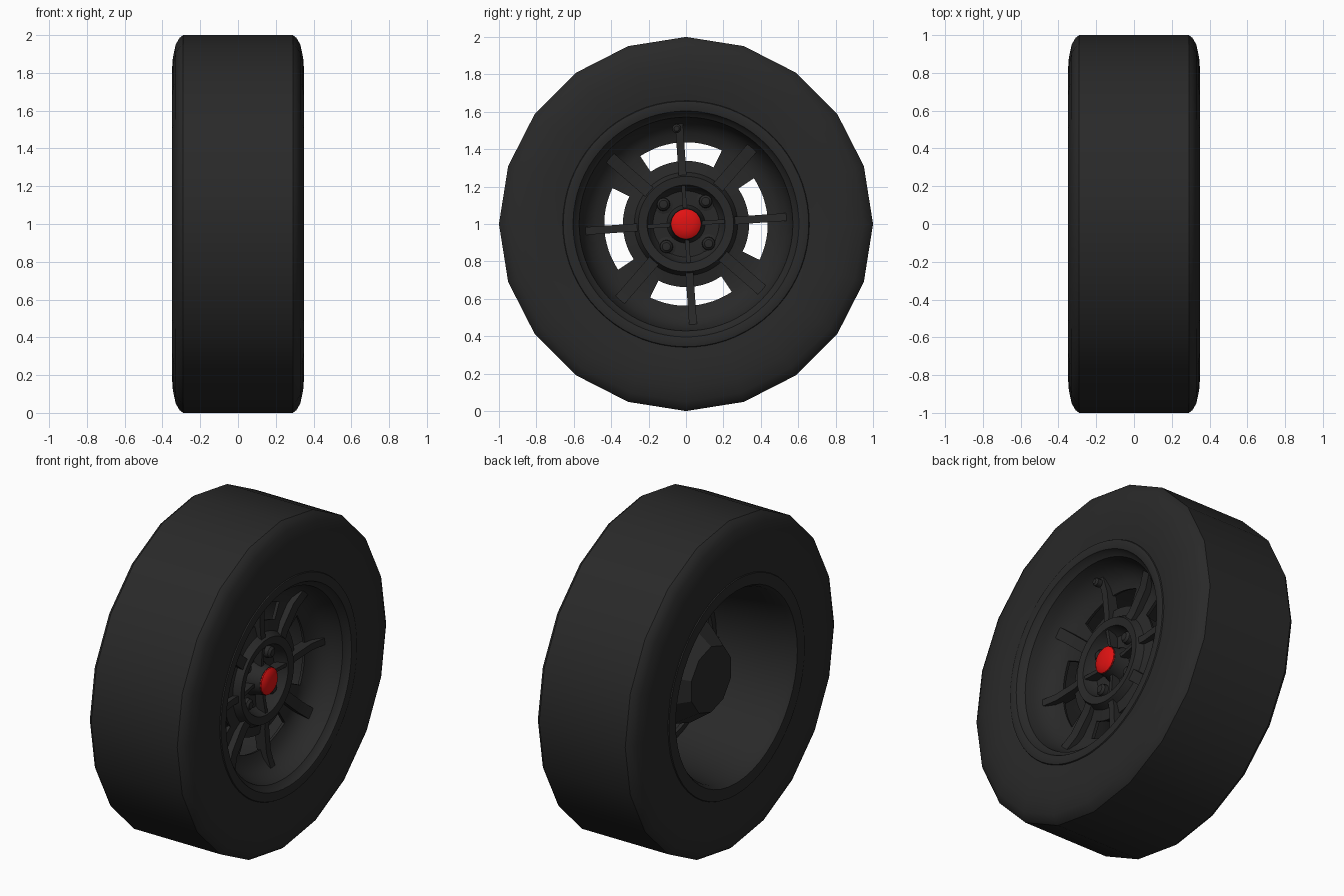
import bpy, bmesh, math
from mathutils import Matrix

cube = bpy.data.objects.get("Cube")
if cube:
    bpy.data.objects.remove(cube, do_unlink=True)

TILT = math.radians(-4)      # the wheel is turned slightly on its axle
QUARTER = math.pi / 2


def material(name, color):
    m = bpy.data.materials.new(name)
    m.use_nodes = True
    m.diffuse_color = (*color, 1)
    bsdf = m.node_tree.nodes["Principled BSDF"]
    bsdf.inputs["Base Color"].default_value = (*color, 1)
    bsdf.inputs["Roughness"].default_value = 0.7
    return m


BLACK = material("rubber black", (0.022, 0.022, 0.022))
RED = material("cap red", (0.75, 0.006, 0.006))


def finish(name, bm, mat, thickness=0, angle=35):
    """Turn a bmesh into a smooth-shaded object standing on the ground."""
    bmesh.ops.remove_doubles(bm, verts=bm.verts, dist=0.0001)
    bmesh.ops.recalc_face_normals(bm, faces=bm.faces)
    bmesh.ops.translate(bm, verts=bm.verts, vec=(0, 0, 1))
    mesh = bpy.data.meshes.new(name)
    bm.to_mesh(mesh)
    bm.free()
    mesh.materials.append(mat)
    ob = bpy.data.objects.new(name, mesh)
    bpy.context.collection.objects.link(ob)
    bpy.ops.object.select_all(action='DESELECT')
    ob.select_set(True)
    bpy.context.view_layer.objects.active = ob
    if thickness:
        mod = ob.modifiers.new("thickness", 'SOLIDIFY')
        mod.thickness = thickness
        mod.offset = 0
        bpy.ops.object.modifier_apply(modifier=mod.name)
    bpy.ops.object.shade_smooth_by_angle(angle=math.radians(angle))
    return ob


def lathe(profile, sides, closed=False, phase=0.0, skip=None, bm=None, y=0, z=0):
    """Spin (x, radius) points about the axle; skip(radius, angle) leaves holes."""
    bm = bm or bmesh.new()
    step = 2 * math.pi / sides
    rings = [[bm.verts.new((x, y + r * math.sin(phase + i * step),
                            z + r * math.cos(phase + i * step)))
              for i in range(sides)] for x, r in profile]
    last = len(profile) if closed else len(profile) - 1
    for k in range(last):
        n = (k + 1) % len(profile)
        mid = (profile[k][1] + profile[n][1]) / 2
        for i in range(sides):
            if skip and skip(mid, (i + 0.5) * step):
                continue
            j = (i + 1) % sides
            quad = [rings[k][i], rings[k][j], rings[n][j], rings[n][i]]
            if profile[k][1] == 0:
                quad.pop(1)
            elif profile[n][1] == 0:
                quad.pop(2)
            bm.faces.new(quad)
    return bm


def radial_bars(profile, width, offset):
    """Four bars from a (radius, x) side profile, extruded to a width."""
    bm = bmesh.new()
    for q in range(4):
        base = bm.faces.new([bm.verts.new((x, -width / 2, r)) for r, x in profile])
        ext = bmesh.ops.extrude_face_region(bm, geom=[base])
        top = [v for v in ext["geom"] if isinstance(v, bmesh.types.BMVert)]
        bmesh.ops.translate(bm, verts=top, vec=(0, width, 0))
        bmesh.ops.rotate(bm, verts=list(base.verts) + top,
                         matrix=Matrix.Rotation(-(TILT + offset + q * QUARTER), 3, 'X'))
    return bm


# Tyre
half = [(0.31, 0.63), (0.335, 0.64), (0.347, 0.72), (0.35, 0.81),
        (0.345, 0.88), (0.33, 0.95), (0.31, 0.985), (0.29, 1.0)]
tyre = half + [(-x, r) for x, r in reversed(half)]
finish("tyre", lathe(tyre, 20, closed=True), BLACK)


# Wheel face with four pairs of vents
def vent(radius, angle):
    a = (angle + QUARTER / 2) % QUARTER - QUARTER / 2
    return 0.34 < radius < 0.43 and abs(a) < math.radians(29)


face = [(0.1, 0), (0.1, 0.17), (0.13, 0.2), (0.185, 0.215), (0.19, 0.25),
        (0.15, 0.27), (0.135, 0.335), (0.135, 0.44), (0.15, 0.49), (0.19, 0.54),
        (0.25, 0.57), (0.3, 0.58), (0.315, 0.6), (0.335, 0.61),
        (0.34, 0.635), (0.337, 0.65), (0.315, 0.66)]
finish("wheel_face", lathe(face, 72, phase=TILT, skip=vent), BLACK, thickness=0.02)

# Inner barrel, open at the back
barrel = [(-0.315, 0.66), (-0.338, 0.65), (-0.34, 0.62), (-0.335, 0.59),
          (-0.31, 0.575), (-0.2, 0.56), (0, 0.53), (0.16, 0.505)]
finish("wheel_barrel", lathe(barrel, 48), BLACK, thickness=0.015)

# Hub drum behind the face
drum = [(0.12, 0), (0.12, 0.32), (-0.03, 0.3), (-0.17, 0.2), (-0.18, 0)]
finish("hub_drum", lathe(drum, 10), BLACK, angle=20)

# Spokes: thin ones split the vents, broad ones stand between the pairs
spoke = [(0.24, 0.1), (0.24, 0.188), (0.3, 0.18), (0.45, 0.185), (0.56, 0.215), (0.53, 0.13)]
finish("thin_spokes", radial_bars(spoke, 0.042, 0), BLACK)
finish("broad_spokes", radial_bars(spoke, 0.065, QUARTER / 2), BLACK)

# Hub ribs
rib = [(0.05, 0.09), (0.05, 0.175), (0.1, 0.17), (0.22, 0.185), (0.22, 0.09)]
finish("hub_ribs", radial_bars(rib, 0.022, 0), BLACK)

# Centre boss and cap
finish("centre_boss", lathe([(0.09, 0.115), (0.15, 0.09), (0.205, 0.082), (0.205, 0)], 24), BLACK)
finish("centre_cap", lathe([(0.2, 0), (0.2, 0.08), (0.212, 0.08), (0.223, 0.065),
                            (0.23, 0.035), (0.232, 0)], 16), RED)

# Wheel nuts
nuts = bmesh.new()
nut = [(0.09, 0.055), (0.12, 0.052), (0.125, 0.036), (0.15, 0.034), (0.162, 0.022), (0.165, 0)]
for q in range(4):
    a = TILT + QUARTER * (q + 0.5)
    lathe(nut, 12, bm=nuts, y=0.16 * math.sin(a), z=0.16 * math.cos(a))
finish("wheel_nuts", nuts, BLACK)

# Air valve
valve = [(0.14, 0.014), (0.2, 0.014), (0.205, 0.024), (0.235, 0.024), (0.245, 0.014), (0.245, 0)]
finish("air_valve", lathe(valve, 12, y=-0.05, z=0.51), BLACK)
